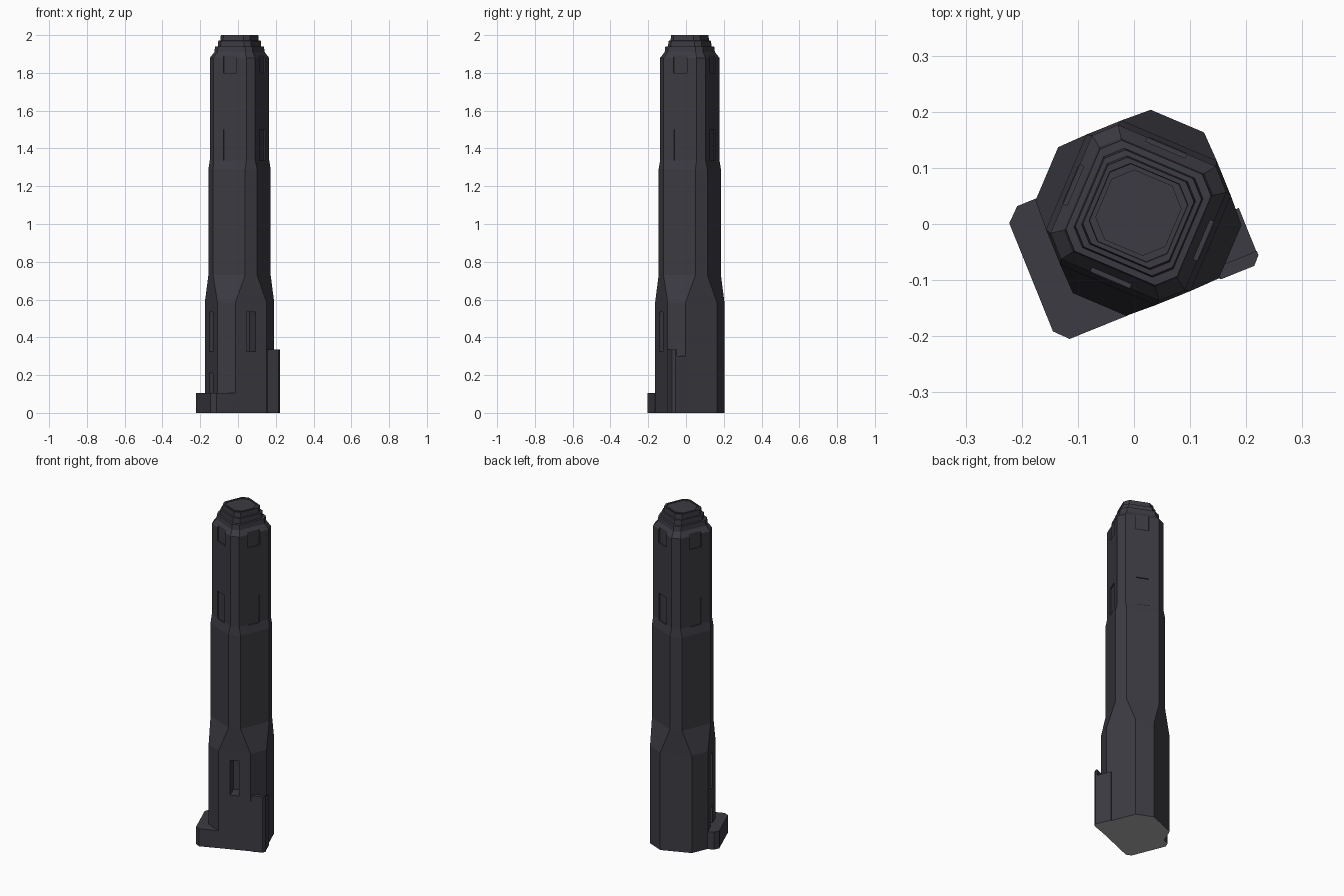
import bpy, bmesh, math

if "Cube" in bpy.data.objects:
    bpy.data.objects.remove(bpy.data.objects["Cube"], do_unlink=True)

TURN = math.radians(22)      # the whole tower stands turned on the ground
CENTRE = (0.008, 0.02)


def flat_material(name, colour):
    mat = bpy.data.materials.new(name)
    mat.use_nodes = True
    mat.diffuse_color = colour
    mat.node_tree.nodes["Principled BSDF"].inputs["Base Color"].default_value = colour
    return mat


CHARCOAL = flat_material("charcoal", (0.045, 0.043, 0.054, 1))
GREY = flat_material("underside_grey", (0.43, 0.43, 0.43, 1))


def loft(name, rings, angle=0.0):
    """Join stacked rings, each (z, points), into a closed solid."""
    c, s = math.cos(TURN + angle), math.sin(TURN + angle)
    bm = bmesh.new()
    loops = [[bm.verts.new((CENTRE[0] + u * c - v * s, CENTRE[1] + u * s + v * c, z))
              for u, v in pts] for z, pts in rings]
    n = len(loops[0])
    for low, high in zip(loops, loops[1:]):
        for i in range(n):
            j = (i + 1) % n
            bm.faces.new((low[i], low[j], high[j], high[i]))
    bm.faces.new(loops[0][::-1])
    bm.faces.new(loops[-1])
    bmesh.ops.recalc_face_normals(bm, faces=bm.faces[:])
    mesh = bpy.data.meshes.new(name)
    bm.to_mesh(mesh)
    bm.free()
    obj = bpy.data.objects.new(name, mesh)
    bpy.context.collection.objects.link(obj)
    return obj


def prism(name, pts, z0, z1, angle=0.0):
    return loft(name, [(z0, pts), (z1, pts)], angle)


def octagon(h, a):
    """Octagon with faces at distance h and half-width a, alternating with diagonals."""
    pts = []
    for k in range(4):
        for u, v in ((h, -a), (h, a)):
            for _ in range(k):
                u, v = -v, u
            pts.append((u, v))
    return pts


def cut(target, degrees, dist, half, z0, z1, depth):
    """Sink a rectangular recess into the wall facing the given direction."""
    pts = [(dist - depth, -half), (dist + 0.05, -half),
           (dist + 0.05, half), (dist - depth, half)]
    cutter = prism("cutter", pts, z0, z1, math.radians(degrees))
    cutter.hide_render = True
    mod = target.modifiers.new("recess", "BOOLEAN")
    mod.operation = "DIFFERENCE"
    mod.object = cutter
    bpy.context.view_layer.objects.active = target
    bpy.ops.object.modifier_apply(modifier=mod.name)
    bpy.data.objects.remove(cutter, do_unlink=True)


def paint(obj):
    """Charcoal everywhere, grey on the ground face."""
    obj.data.materials.clear()
    obj.data.materials.append(CHARCOAL)
    obj.data.materials.append(GREY)
    for p in obj.data.polygons:
        p.material_index = 1 if p.normal.z < -0.5 and p.center.z < 0.01 else 0
        p.use_smooth = False


# Tower shaft, stepped crown and sunken roof: z, face distance, half-width
profile = [
    (0, 0.162, 0.089), (0.585, 0.162, 0.089), (0.73, 0.164, 0.034),
    (1.29, 0.164, 0.034), (1.34, 0.159, 0.025), (1.88, 0.159, 0.025),
    (1.91, 0.135, 0.021), (1.94, 0.131, 0.021), (1.941, 0.116, 0.02),
    (1.97, 0.113, 0.02), (1.971, 0.102, 0.019), (2.0, 0.099, 0.019),
    (2.0, 0.087, 0.02), (1.995, 0.086, 0.02),
]
tower = loft("tower", [(z, octagon(h, a)) for z, h, a in profile])

# Notches at the head and foot of each upper wall
wall = (0.159 + 0.025) / math.sqrt(2)
for k in range(4):
    cut(tower, 45 + 90 * k, wall, 0.036, 1.335, 1.5, 0.006)
    cut(tower, 45 + 90 * k, wall, 0.038, 1.8, 1.96, 0.008)

# Deep window slots on two lower walls and a doorway
for degrees in (-90, 180):
    cut(tower, degrees, 0.162, 0.025, 0.325, 0.535, 0.08)
cut(tower, 180, 0.162, 0.025, 0.1, 0.21, 0.03)
paint(tower)

# Raised panel on the roof
paint(prism("roof_panel", octagon(0.074, 0.022), 1.99, 1.998))

# Low entrance platform with clipped corners
paint(prism("entrance_platform",
            [(-0.086, -0.1625), (-0.198, -0.1625), (-0.2205, -0.139),
             (-0.2205, 0.069), (-0.196, 0.092), (-0.1, 0.092)], 0, 0.105))

# Corner annex with its taller parapet
paint(prism("corner_annex",
            [(0.09, -0.164), (0.156, -0.164), (0.169, -0.15),
             (0.169, -0.059), (0.09, -0.059)], 0, 0.30))
paint(prism("annex_parapet",
            [(0.092, -0.165), (0.156, -0.165), (0.17, -0.15),
             (0.17, -0.142), (0.092, -0.142)], 0, 0.335))
